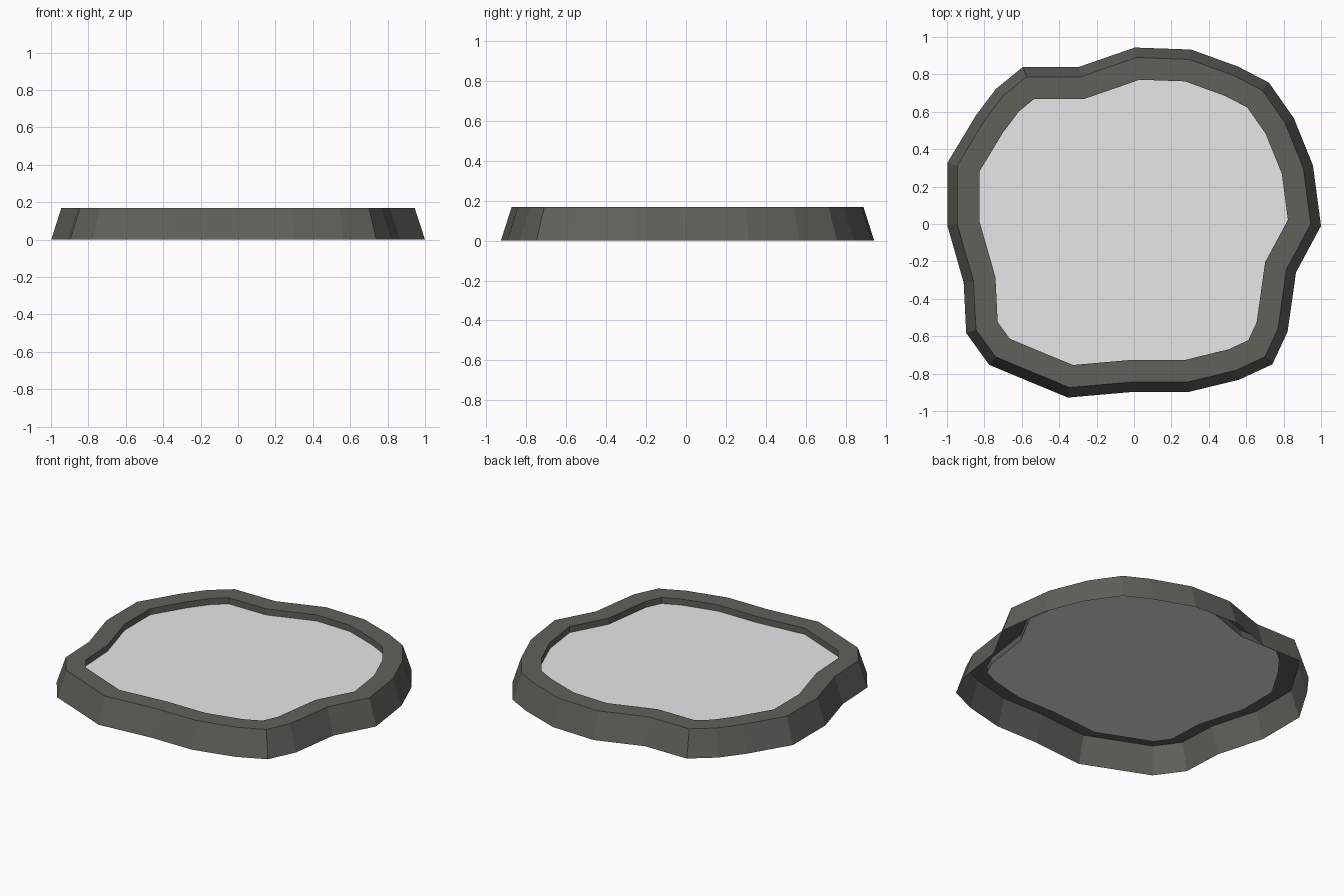
import bpy
from mathutils import Vector

if "Cube" in bpy.data.objects:
    bpy.data.objects.remove(bpy.data.objects["Cube"])

TOP, WATER = 0.168, 0.128      # rim height, water level
FLARE, WIDTH = 0.053, 0.118    # outward slope of the wall, width of the rim

# top outer edge of the rim, counter-clockwise
EDGE = [Vector(p) for p in [
    (.945, 0), (.905, .3), (.808, .54), (.685, .715), (.535, .793), (.295, .88),
    (.012, .89), (-.285, .787), (-.575, .787), (-.7, .685), (-.8, .553), (-.945, .312),
    (-.945, 0), (-.858, -.305), (-.845, -.565), (-.74, -.71), (-.56, -.785), (-.345, -.874),
    (0, -.844), (.29, -.844), (.545, -.782), (.7, -.71), (.77, -.56), (.815, -.242)]]


def offset(points, d):
    """Mitred offset of a closed outline (positive = outward)."""
    out = []
    n = len(points)
    for i, p in enumerate(points):
        a = (p - points[i - 1]).normalized()
        b = (points[(i + 1) % n] - p).normalized()
        na, nb = Vector((a.y, -a.x)), Vector((b.y, -b.x))
        out.append(p + (na + nb) * d / (1 + na.dot(nb)))
    return out


def material(name, color):
    m = bpy.data.materials.new(name)
    m.diffuse_color = (*color, 1)
    m.use_nodes = True
    m.node_tree.nodes["Principled BSDF"].inputs["Base Color"].default_value = m.diffuse_color
    return m


def make(name, verts, faces, mat):
    me = bpy.data.meshes.new(name)
    me.from_pydata(verts, [], faces)
    me.materials.append(mat)
    ob = bpy.data.objects.new(name, me)
    bpy.context.collection.objects.link(ob)
    return ob


stone = material("dark stone", (0.120, 0.120, 0.103))
pale = material("pale grey", (0.8, 0.8, 0.8))

inner = offset(EDGE, -WIDTH)
n = len(EDGE)

# stone rim: sloped outer wall, flat top, short inner wall, open underneath
loops = [(offset(EDGE, FLARE), 0), (EDGE, TOP), (inner, TOP), (inner, WATER)]
verts = [(p.x, p.y, z) for pts, z in loops for p in pts]
faces = [(k * n + i, k * n + (i + 1) % n, (k + 1) * n + (i + 1) % n, (k + 1) * n + i)
         for k in range(len(loops) - 1) for i in range(n)]
make("pond_rim", verts, faces, stone)

# water sheet filling the rim
make("pond_water", [(p.x, p.y, WATER) for p in inner], [tuple(range(n))], pale)
